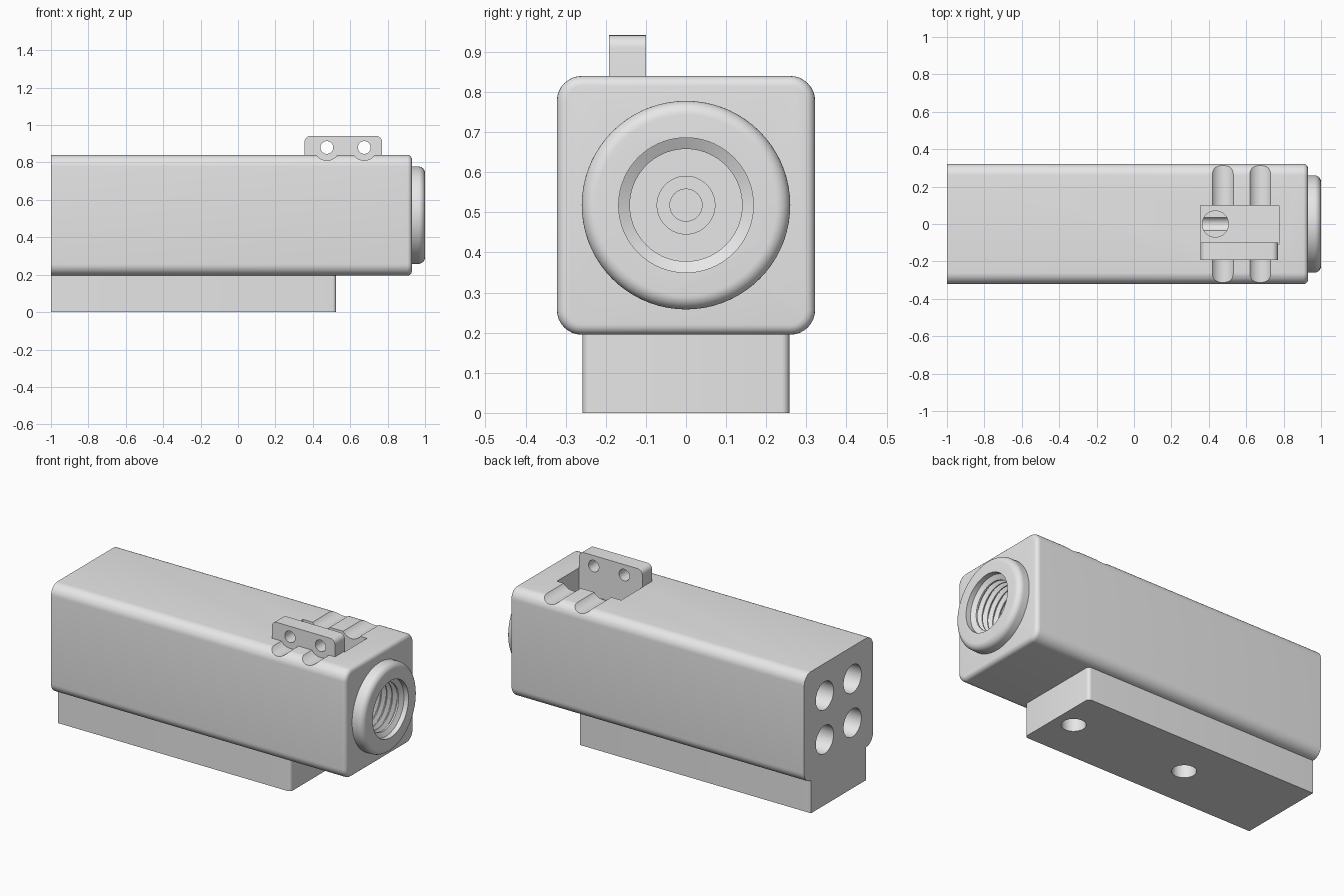
import bpy, bmesh, math
from mathutils import Matrix, Vector

cube = bpy.data.objects.get("Cube")
if cube:
    bpy.data.objects.remove(cube, do_unlink=True)

GREY = (0.8, 0.8, 0.8, 1)
metal = bpy.data.materials.new("light_grey")
metal.use_nodes = True
metal.diffuse_color = GREY
metal.node_tree.nodes["Principled BSDF"].inputs["Base Color"].default_value = GREY

AXIS_Z = 0.518          # height of the bore axis


def finish(name, bm):
    bmesh.ops.recalc_face_normals(bm, faces=bm.faces)
    mesh = bpy.data.meshes.new(name)
    bm.to_mesh(mesh)
    bm.free()
    mesh.materials.append(metal)
    obj = bpy.data.objects.new(name, mesh)
    bpy.context.collection.objects.link(obj)
    return obj


def box_mesh(lo, hi):
    bm = bmesh.new()
    lo, hi = Vector(lo), Vector(hi)
    bmesh.ops.create_cube(bm, size=1, matrix=Matrix.Translation((lo + hi) / 2)
                          @ Matrix.Diagonal((*(hi - lo), 1)))
    return bm


def round_edges(bm, test, radius, segments=6):
    edges = [e for e in bm.edges if test(e.verts[0].co, e.verts[1].co)]
    bmesh.ops.bevel(bm, geom=edges, offset=radius, segments=segments,
                    profile=0.5, affect='EDGES')


def cylinder(name, start, end, radius, sides=48):
    start, end = Vector(start), Vector(end)
    d = end - start
    bm = bmesh.new()
    bmesh.ops.create_cone(bm, cap_ends=True, segments=sides, radius1=radius,
                          radius2=radius, depth=d.length,
                          matrix=Matrix.Translation((start + end) / 2)
                          @ d.to_track_quat('Z', 'Y').to_matrix().to_4x4())
    return finish(name, bm)


def revolve(name, profile, sides=72):
    """Spin (x, radius) points round the bore axis and cap both ends."""
    bm = bmesh.new()
    rings = []
    for x, r in profile:
        rings.append([bm.verts.new((x, r * math.cos(math.tau * i / sides),
                                    AXIS_Z + r * math.sin(math.tau * i / sides)))
                      for i in range(sides)])
    for a, b in zip(rings, rings[1:]):
        for i in range(sides):
            j = (i + 1) % sides
            bm.faces.new((a[i], a[j], b[j], b[i]))
    bm.faces.new(rings[0])
    bm.faces.new(rings[-1])
    return finish(name, bm)


def cut(target, cutters):
    bpy.context.view_layer.objects.active = target
    for c in cutters:
        c.hide_render = True
        mod = target.modifiers.new("cut", 'BOOLEAN')
        mod.operation, mod.solver, mod.object = 'DIFFERENCE', 'EXACT', c
        bpy.ops.object.modifier_apply(modifier=mod.name)


def smooth(obj):
    bpy.ops.object.select_all(action='DESELECT')
    obj.select_set(True)
    bpy.context.view_layer.objects.active = obj
    bpy.ops.object.shade_smooth_by_angle(angle=math.radians(32))


# Main housing: long edges rounded, then the rim of the nozzle end
bm = box_mesh((-1, -0.322, 0.195), (0.93, 0.322, 0.84))
round_edges(bm, lambda a, b: abs(a.x - b.x) > 1, 0.062, 8)
round_edges(bm, lambda a, b: min(a.x, b.x) > 0.92, 0.025, 5)
housing = finish("housing", bm)

# Mounting base with softened front corners
bm = box_mesh((-1, -0.258, 0), (0.525, 0.258, 0.22))
round_edges(bm, lambda a, b: abs(a.z - b.z) > 0.1 and a.x > 0, 0.02, 5)
base = finish("mounting_base", bm)

# Collar with a rounded outer lip
lip = 0.035
arc = [(1 - lip + lip * math.sin(t), 0.26 - lip + lip * math.cos(t))
       for t in (i * math.pi / 16 for i in range(9))]
collar = revolve("collar", [(0.915, 0.26)] + arc)

# Upright lug with rounded top corners
bm = box_mesh((0.356, -0.192, 0.69), (0.77, -0.1, 0.942))
round_edges(bm, lambda a, b: abs(a.x - b.x) < 0.01 and abs(a.z - b.z) < 0.01
            and a.z > 0.9, 0.032)
lug = finish("lug", bm)

# Threaded bore stepping down to a narrow passage
profile = [(1.05, 0.168), (0.97, 0.168), (0.955, 0.14)]
pitch = 0.036
for i in range(5):
    x = 0.945 - i * pitch
    profile += [(x, 0.14), (x - 0.012, 0.164), (x - 0.018, 0.164), (x - 0.03, 0.14)]
profile += [(0.72, 0.14), (0.72, 0.072), (0.6, 0.072), (0.6, 0.04), (0.36, 0.04)]
bore = revolve("bore_cutter", profile)

# Pocket behind the lug, with a drilled port in its floor
pocket = finish("pocket_cutter", box_mesh((0.355, -0.11, 0.7), (0.776, 0.1, 1)))
port = cylinder("port_cutter", (0.435, 0, 0.5), (0.435, 0, 0.75), 0.07)

# Fastener positions: grooves and lug holes share the same x
grooves, lug_holes = [], []
for x in (0.475, 0.675):
    grooves.append(cylinder("groove_cutter", (x, -0.5, 0.88), (x, 0.5, 0.88), 0.069))
    lug_holes.append(cylinder("lug_hole_cutter", (x, -0.5, 0.88), (x, 0.5, 0.88), 0.034))

# Four holes in the rear face and two under the base
rear_holes = [cylinder("rear_hole_cutter", (-1.1, y, AXIS_Z + z), (-0.6, y, AXIS_Z + z), 0.083)
              for y in (-0.13, 0.13) for z in (-0.13, 0.13)]
base_holes = [cylinder("base_hole_cutter", (x, 0, -0.1), (x, 0, 0.19), 0.065)
              for x in (0.41, -0.34)]

cut(housing, [bore, pocket, port] + grooves + rear_holes)
cut(collar, [bore])
cut(lug, lug_holes)
cut(base, base_holes)

for c in [bore, pocket, port] + grooves + lug_holes + rear_holes + base_holes:
    bpy.data.objects.remove(c, do_unlink=True)
for part in (housing, base, collar, lug):
    smooth(part)
